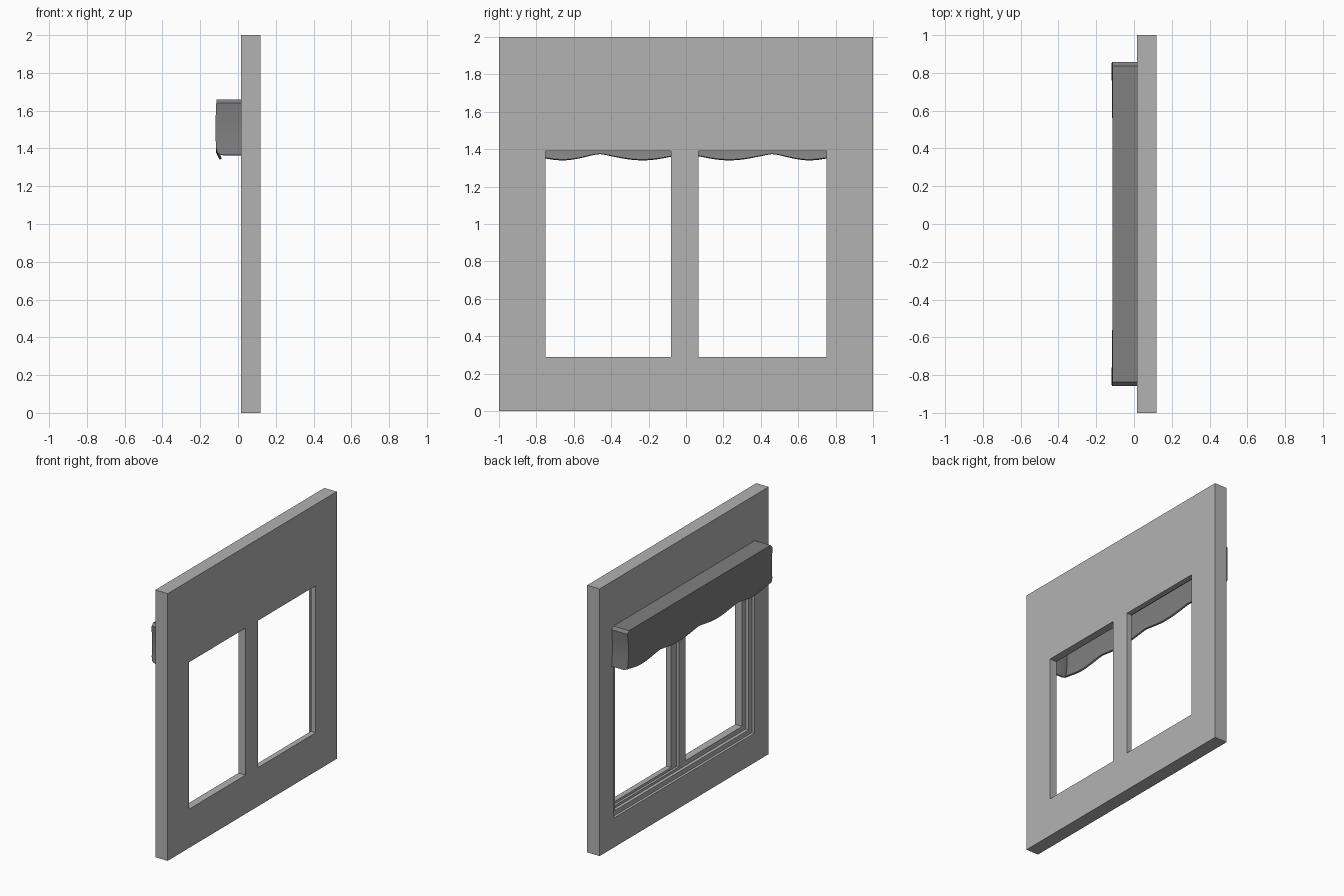
import bpy, bmesh, math

if "Cube" in bpy.data.objects:
    bpy.data.objects.remove(bpy.data.objects["Cube"])


def paint(ob, name, grey):
    mat = bpy.data.materials.new(name)
    mat.diffuse_color = (grey, grey, grey, 1)
    mat.use_nodes = True
    mat.node_tree.nodes["Principled BSDF"].inputs["Base Color"].default_value = mat.diffuse_color
    ob.data.materials.clear()
    ob.data.materials.append(mat)


def box(name, x0, x1, y0, y1, z0, z1):
    bpy.ops.mesh.primitive_cube_add(size=1, location=((x0 + x1) / 2, (y0 + y1) / 2, (z0 + z1) / 2))
    ob = bpy.context.object
    ob.name = name
    ob.scale = (x1 - x0, y1 - y0, z1 - z0)
    bpy.ops.object.transform_apply(location=True, rotation=False, scale=True)
    return ob


def cut(target, *dims):
    cutter = box("cutter", *dims)
    cutter.hide_render = True
    bpy.context.view_layer.objects.active = target
    mod = target.modifiers.new("cut", 'BOOLEAN')
    mod.operation = 'DIFFERENCE'
    mod.solver = 'EXACT'
    mod.object = cutter
    bpy.ops.object.modifier_apply(modifier=mod.name)
    bpy.data.objects.remove(cutter)


# Wall with stepped window frame, two sash depths and two openings
wall = box("window_wall", 0.015, 0.118, -1, 1, 0, 2)
cut(wall, -0.1, 0.035, -0.83, 0.83, 0.22, 1.46)
cut(wall, -0.1, 0.06, -0.79, 0.79, 0.255, 1.425)
cut(wall, -0.1, 0.0775, 0.0, 0.77, 0.272, 1.408)
cut(wall, -0.1, 0.2, -0.75, -0.08, 0.29, 1.39)
cut(wall, -0.1, 0.2, 0.066, 0.75, 0.29, 1.39)
paint(wall, "wall_grey", 0.446)

# Fabric valance: a U-shaped skirt with scalloped hem, closed on top
TOP, BACK, FRONT, HALF = 1.64, 0.015, -0.115, 0.857
N, SIDE, ROWS = 56, 4, 8
path = [(BACK + (FRONT - BACK) * i / SIDE, HALF) for i in range(SIDE)]
path += [(FRONT, HALF - 2 * HALF * i / N) for i in range(N + 1)]
path += [(FRONT + (BACK - FRONT) * i / SIDE, -HALF) for i in range(1, SIDE + 1)]


def scallop(y):
    # 0 at the peaks of the hem, 1 at the low points
    y = abs(y)
    phase = y / 0.465 if y < 0.465 else (y - 0.465) / (HALF - 0.465)
    return abs(math.sin(math.pi * phase)) ** 1.3


def hem(x, y):
    return 1.365 if x > FRONT + 0.001 else 1.374 - 0.034 * scallop(y)


bm = bmesh.new()
rows = [[bm.verts.new((x, y - math.copysign(max(0, abs(y) - HALF + 0.02), y), 1.66)) for x, y in path]]
for r in range(ROWS + 1):
    t = r / ROWS
    row = []
    for x, y in path:
        px, py = x, y
        if abs(y) > HALF - 0.001:
            py -= math.copysign(0.008 * math.sin(math.pi * t), y)
        if x < FRONT + 0.001:
            px -= 0.004 * math.sin(math.pi * t) * max(0, abs(y) - 0.55) / 0.3
            if t == 1:
                px += 0.006 + 0.012 * scallop(y)
        row.append(bm.verts.new((px, py, TOP + (hem(x, y) - TOP) * t)))
    rows.append(row)
for a, b in zip(rows, rows[1:]):
    for i in range(len(path) - 1):
        bm.faces.new((a[i], b[i], b[i + 1], a[i + 1]))
top = bm.faces.new(rows[0])
bmesh.ops.recalc_face_normals(bm, faces=bm.faces)
top.normal_update()
if top.normal.z < 0:
    bmesh.ops.reverse_faces(bm, faces=bm.faces)
mesh = bpy.data.meshes.new("valance")
bm.to_mesh(mesh)
bm.free()
valance = bpy.data.objects.new("valance", mesh)
bpy.context.collection.objects.link(valance)
mod = valance.modifiers.new("thickness", 'SOLIDIFY')
mod.thickness = 0.012
mod.offset = -1
bpy.ops.object.select_all(action='DESELECT')
valance.select_set(True)
bpy.context.view_layer.objects.active = valance
bpy.ops.object.modifier_apply(modifier=mod.name)
bpy.ops.object.shade_smooth_by_angle(angle=math.radians(30))
paint(valance, "valance_grey", 0.215)
